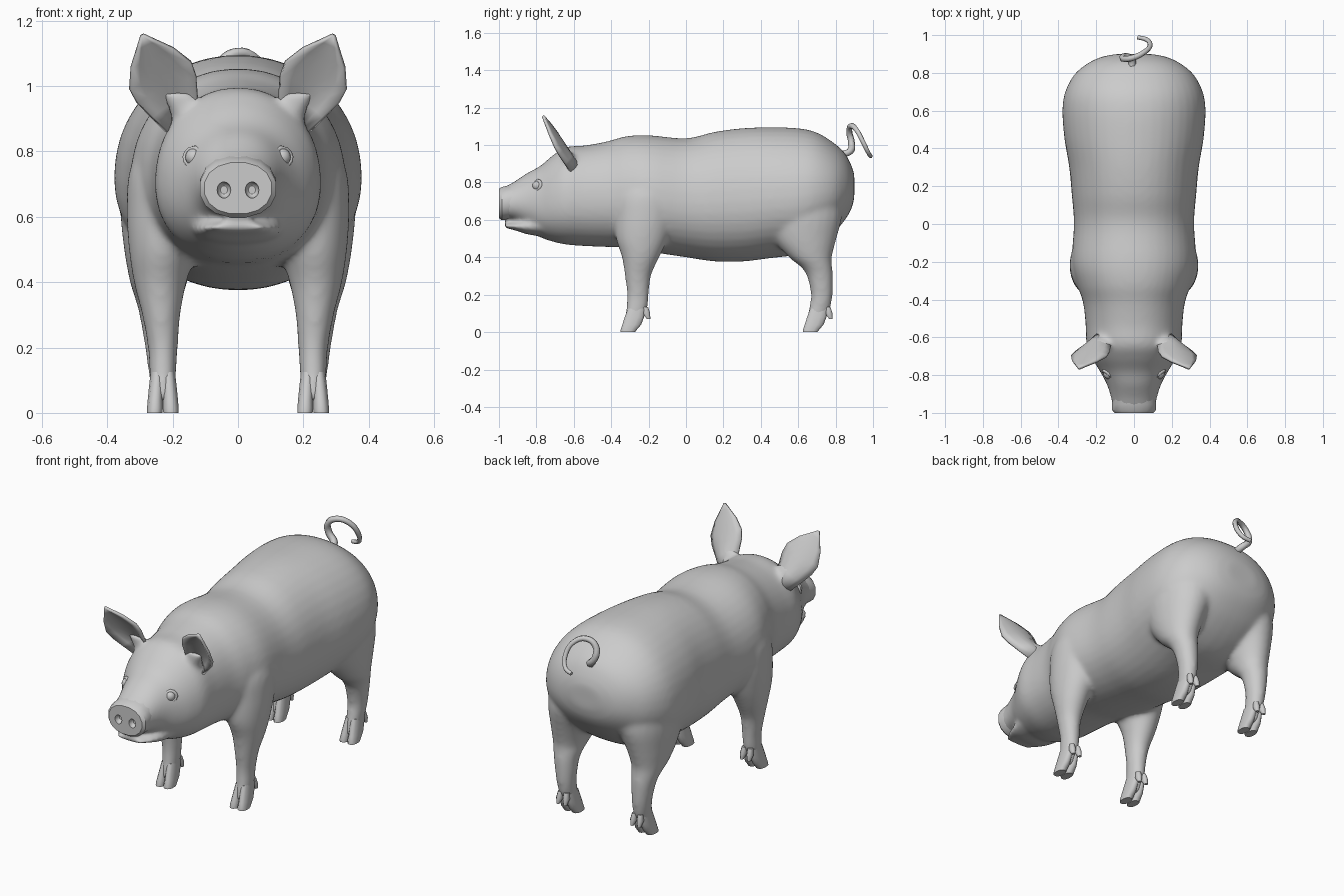
import bpy, bmesh
from math import sin, cos, pi, copysign
from mathutils import Vector, Matrix

cube = bpy.data.objects.get("Cube")
if cube:
    bpy.data.objects.remove(cube, do_unlink=True)

skin = bpy.data.materials.new("plain grey skin")
skin.use_nodes = True
GREY = (0.6, 0.6, 0.6, 1)
skin.diffuse_color = GREY
skin.node_tree.nodes["Principled BSDF"].inputs["Base Color"].default_value = GREY


def activate(ob):
    bpy.ops.object.select_all(action='DESELECT')
    ob.select_set(True)
    bpy.context.view_layer.objects.active = ob


def make(name, bm, angle=None):
    bmesh.ops.recalc_face_normals(bm, faces=bm.faces)
    me = bpy.data.meshes.new(name)
    bm.to_mesh(me)
    bm.free()
    me.materials.append(skin)
    me.shade_smooth()
    ob = bpy.data.objects.new(name, me)
    bpy.context.collection.objects.link(ob)
    if angle:
        activate(ob)
        bpy.ops.object.shade_smooth_by_angle(angle=angle)
    return ob


def flow(stations, steps=4):
    """Smooth in-between stations (Catmull-Rom)."""
    pts = [stations[0]] + stations + [stations[-1]]
    out = []
    for a, b, c, d in zip(pts, pts[1:], pts[2:], pts[3:]):
        for k in range(steps):
            t = k / steps
            out.append([q + t / 2 * (r - p + t * (2 * p - 5 * q + 4 * r - s + t * (3 * (q - r) + s - p)))
                        for p, q, r, s in zip(a, b, c, d)])
    return out + [stations[-1]]


def loft(bm, rings, n=24, power=2.0, egg=0.0):
    """Closed skin through rings of (centre, half-axis u, half-axis v)."""
    loops = []
    for c, u, v in rings:
        loop = []
        for i in range(n):
            a = 2 * pi * (i + 0.5) / n
            p, q = [copysign(abs(t) ** (2 / power), t) for t in (cos(a), sin(a))]
            loop.append(bm.verts.new(Vector(c) + Vector(u) * p * (1 - egg * q) + Vector(v) * q))
        loops.append(loop)
    for a, b in zip(loops, loops[1:]):
        for i in range(n):
            j = (i + 1) % n
            bm.faces.new((a[i], a[j], b[j], b[i]))
    bm.faces.new(loops[0])
    bm.faces.new(loops[-1])


def along_y(stations):
    """Rings from (y, half width, bottom, top)."""
    return [((0, y, (b + t) / 2), (w, 0, 0), (0, 0, (t - b) / 2))
            for y, w, b, t in stations]


def upright(stations, side):
    """Rings from (z, x, y, half width, half depth)."""
    return [((side * x, y, z), (hx, 0, 0), (0, hy, 0)) for z, x, y, hx, hy in stations]


# Body, head, jaw, ear roots and legs are fused into one smooth skin
trunk = [(-.975, .112, .603, .775), (-.92, .121, .597, .803), (-.85, .143, .56, .85),
         (-.78, .18, .508, .888), (-.71, .222, .483, .947), (-.64, .25, .468, .99),
         (-.54, .255, .46, .998), (-.42, .268, .455, 1.02), (-.32, .3, .45, 1.047),
         (-.2, .328, .43, 1.053), (0, .317, .4, 1.036), (.15, .328, .378, 1.07),
         (.3, .342, .377, 1.09), (.45, .367, .395, 1.095), (.6, .378, .415, 1.09),
         (.7, .363, .46, 1.067), (.79, .316, .53, 1.012), (.85, .245, .6, .955),
         (.885, .17, .66, .89), (.9, .09, .72, .84)]
jaw = [(-.97, .08, .557, .58), (-.91, .11, .543, .588), (-.85, .13, .523, .605),
       (-.75, .15, .508, .63)]
ear_root = [(.84, .13, -.6, .06, .055), (.92, .155, -.622, .055, .038), (.98, .185, -.642, .05, .018)]
front_leg = [(.035, .23, -.29, .04, .044), (.08, .23, -.276, .039, .05), (.13, .23, -.263, .042, .058),
             (.2, .23, -.257, .046, .059), (.3, .235, -.257, .059, .07),
             (.4, .238, -.243, .081, .1), (.5, .23, -.235, .104, .14),
             (.62, .215, -.22, .126, .165), (.75, .19, -.21, .14, .175), (.88, .15, -.2, .11, .13)]
back_leg = [(.035, .23, .685, .04, .044), (.08, .23, .7, .039, .05), (.13, .232, .715, .043, .058),
            (.2, .235, .726, .05, .058), (.3, .24, .716, .062, .07),
            (.35, .242, .697, .074, .085), (.4, .243, .665, .088, .115),
            (.5, .233, .635, .116, .17), (.62, .21, .63, .15, .205), (.75, .18, .64, .17, .19)]
bm = bmesh.new()
loft(bm, along_y(flow(trunk)), n=40, power=2.15, egg=0.07)
loft(bm, along_y(flow(jaw)))
for side in (-1, 1):
    loft(bm, upright(ear_root, side))
    loft(bm, upright(flow(front_leg), side))
    loft(bm, upright(flow(back_leg), side))
body = make("body", bm)
remesh = body.modifiers.new("Fuse", 'REMESH')
remesh.mode = 'VOXEL'
remesh.voxel_size = 0.0115
remesh.use_smooth_shade = True
soft = body.modifiers.new("Soften", 'SMOOTH')
soft.factor = 0.5
soft.iterations = 14

# Snout with two nostrils cut into its flat end
bm = bmesh.new()
loft(bm, along_y([(-.91, .114, .61, .797), (-.955, .119, .598, .785),
                  (-.985, .118, .597, .777), (-1, .104, .608, .767)]), n=16, power=2.2)
snout = make("snout", bm)
bm = bmesh.new()
for side in (-1, 1):
    place = Matrix.Translation((side * .043, -1, .682)) @ Matrix.Diagonal((.021, .03, .025, 1))
    bmesh.ops.create_uvsphere(bm, u_segments=12, v_segments=8, radius=1, matrix=place)
cutter = make("nostril_cutter", bm)
cutter.hide_render = True
cut = snout.modifiers.new("Nostrils", 'BOOLEAN')
cut.operation = 'DIFFERENCE'
cut.object = cutter
activate(snout)
bpy.ops.object.modifier_apply(modifier=cut.name)
bpy.ops.object.shade_smooth_by_angle(angle=0.6)
bpy.data.objects.remove(cutter, do_unlink=True)

for side, label in ((1, "left"), (-1, "right")):
    # Eyes: ball inside a raised lid ring, looking forward and outward
    look = Vector((side * .62, -.75, .2)).normalized()
    centre = Vector((side * .127, -.785, .78))
    bm = bmesh.new()
    bmesh.ops.create_uvsphere(bm, u_segments=16, v_segments=10, radius=.027,
                              matrix=Matrix.Translation(centre + look * .012))
    make(label + "_eye", bm)
    frame = Matrix.Translation(centre + look * .014) @ look.to_track_quat('Z', 'Y').to_matrix().to_4x4()
    bm = bmesh.new()
    grid = [[bm.verts.new(frame @ Vector(((.031 + .009 * cos(b)) * cos(a),
                                         (.027 + .009 * cos(b)) * sin(a), .012 * sin(b))))
             for b in (k * pi / 3 for k in range(6))] for a in (k * pi / 6 for k in range(12))]
    for i in range(12):
        for j in range(6):
            k, m = (i + 1) % 12, (j + 1) % 6
            bm.faces.new((grid[i][j], grid[k][j], grid[k][m], grid[i][m]))
    make(label + "_eyelid", bm)

    # Ears: cupped leaf opening forward
    base, tip = Vector((.17, -.62, .88)), Vector((.292, -.765, 1.155))
    across = Vector((.91, 0, -.41))
    back = (tip - base).cross(across).normalized()
    bm = bmesh.new()
    rows = []
    for t, w in ((0, .05), (.2, .075), (.4, .098), (.55, .102), (.75, .07), (.9, .03), (1, .004)):
        row = []
        for k in range(7):
            s = k / 3 - 1
            p = base.lerp(tip, t) + across * s * w + back * (.045 * (1 - s * s) * (1 - t))
            row.append(bm.verts.new((p.x * side, p.y, p.z)))
        rows.append(row)
    for a, b in zip(rows, rows[1:]):
        for k in range(6):
            bm.faces.new((a[k], a[k + 1], b[k + 1], b[k]))
    ear = make(label + "_ear", bm)
    thick = ear.modifiers.new("Thickness", 'SOLIDIFY')
    thick.thickness = 0.014
    thick.offset = 0

    # Cloven feet: two toes and two dewclaws each
    for end, shift in (("front", 0), ("back", .975)):
        bm = bmesh.new()
        for toe in (-1, 1):
            x = .23
            loft(bm, upright([(.125, x + toe * .016, shift - .263, .022, .05),
                              (.08, x + toe * .02, shift - .276, .023, .053),
                              (.04, x + toe * .023, shift - .29, .024, .052),
                              (.015, x + toe * .024, shift - .305, .025, .045),
                              (0, x + toe * .025, shift - .311, .024, .04)], side), n=12, power=2.4)
            loft(bm, upright([(.135, x + toe * .018, shift - .218, .014, .016),
                              (.1, x + toe * .02, shift - .212, .018, .022),
                              (.07, x + toe * .022, shift - .2, .009, .01)], side), n=8)
        make(f"{label}_{end}_foot", bm, 0.9)

# Curly tail
curve = bpy.data.curves.new("tail", 'CURVE')
curve.dimensions = '3D'
curve.bevel_depth = 0.021
curve.bevel_resolution = 1
curve.resolution_u = 4
curve.use_fill_caps = True
path = [(-.01, .82, .95), (-.015, .875, .965), (-.055, .885, 1.01), (-.05, .873, 1.07),
        (0, .882, 1.102), (.055, .91, 1.083), (.085, .945, 1.02), (.065, .977, .955),
        (.02, .988, .94)]
spline = curve.splines.new('BEZIER')
spline.bezier_points.add(len(path) - 1)
for i, (point, co) in enumerate(zip(spline.bezier_points, path)):
    point.co = co
    point.handle_left_type = point.handle_right_type = 'AUTO'
    point.radius = 1 - .06 * i
curve.materials.append(skin)
bpy.context.collection.objects.link(bpy.data.objects.new("tail", curve))
